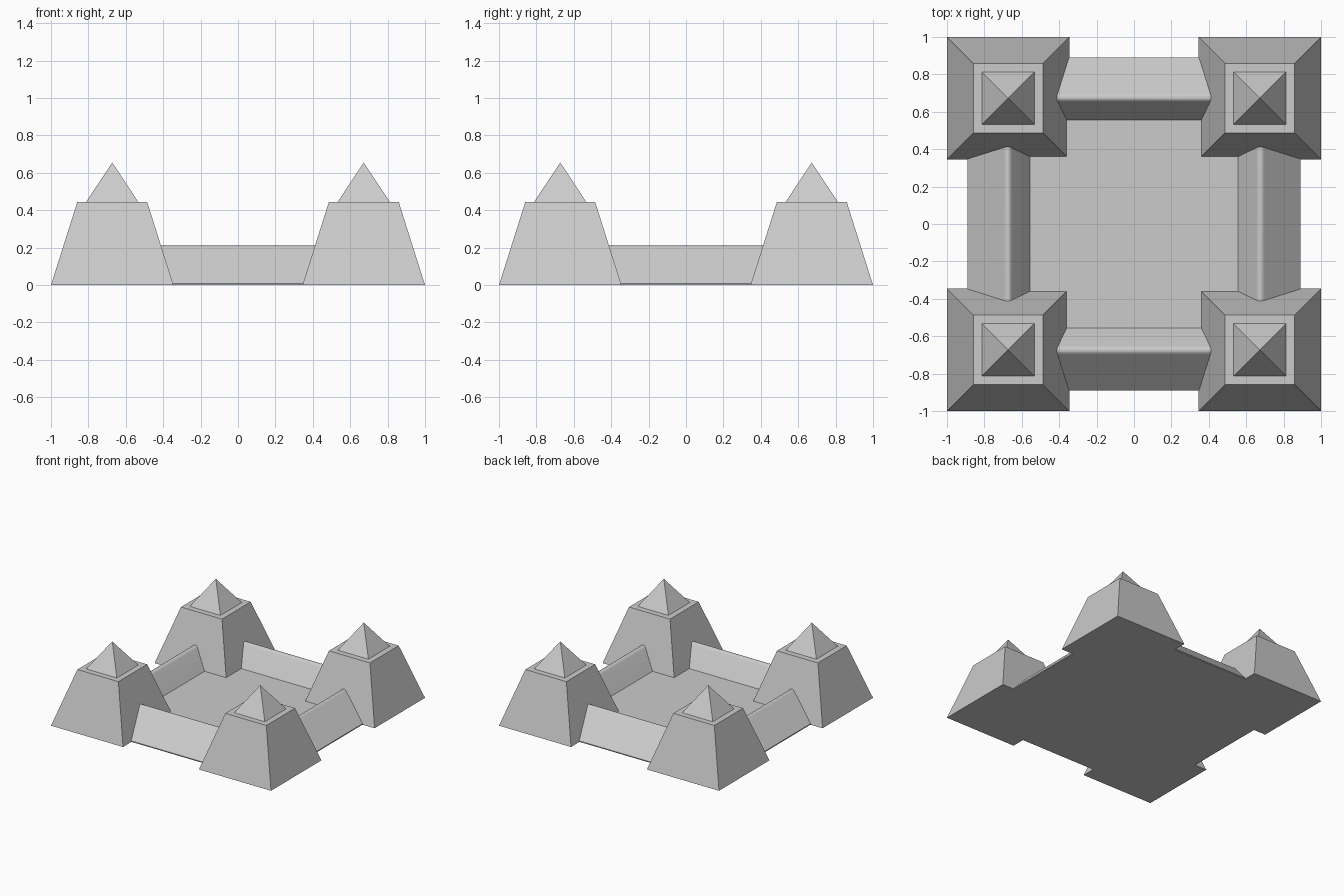
import bpy, bmesh
from math import radians

if "Cube" in bpy.data.objects:
    bpy.data.objects.remove(bpy.data.objects["Cube"])

C = 0.6725  # tower centre distance on both axes


def square_loft(name, rings, centre=(0, 0)):
    """Stack of square rings (half_size, z); half_size 0 makes an apex."""
    bm = bmesh.new()
    cx, cy = centre
    loops = []
    for h, z in rings:
        if h == 0:
            loops.append([bm.verts.new((cx, cy, z))] * 4)
        else:
            loops.append([bm.verts.new((cx + sx * h, cy + sy * h, z))
                          for sx, sy in ((-1, -1), (1, -1), (1, 1), (-1, 1))])
    for a, b in zip(loops, loops[1:]):
        for i in range(4):
            j = (i + 1) % 4
            quad = [a[i], a[j], b[j], b[i]]
            bm.faces.new(list(dict.fromkeys(quad)))
    bm.faces.new(loops[0][::-1])
    if rings[-1][0] > 0:
        bm.faces.new(loops[-1])
    bmesh.ops.recalc_face_normals(bm, faces=bm.faces)
    mesh = bpy.data.meshes.new(name)
    bm.to_mesh(mesh)
    bm.free()
    obj = bpy.data.objects.new(name, mesh)
    bpy.context.collection.objects.link(obj)
    return obj


# Courtyard floor and rampart: sloped wall with a rounded crest, mitred in the towers
outer, peak, inner = (0.704, 0.193), (0.674, 0.227), (0.652, 0.194)
crest = []
for k in range(11):
    t = k / 10
    crest.append(tuple((1 - t) ** 2 * a + 2 * t * (1 - t) * b + t * t * c
                       for a, b, c in zip(outer, peak, inner)))
wall = square_loft("courtyard_wall",
                   [(0.89, 0), (0.89, 0.008)] + crest + [(0.556, 0.046)])
bpy.context.view_layer.objects.active = wall
wall.select_set(True)
bpy.ops.object.shade_smooth_by_angle(angle=radians(25))
wall.select_set(False)

# Four corner towers with pyramid roofs
for y_name, sy in (("front", -1), ("back", 1)):
    for x_name, sx in (("left", -1), ("right", 1)):
        pos = (sx * C, sy * C)
        tag = f"{y_name}_{x_name}"
        square_loft(f"{tag}_tower", [(0.3275, 0), (0.1865, 0.445)], pos)
        square_loft(f"{tag}_roof", [(0.14, 0.444), (0, 0.655)], pos)
